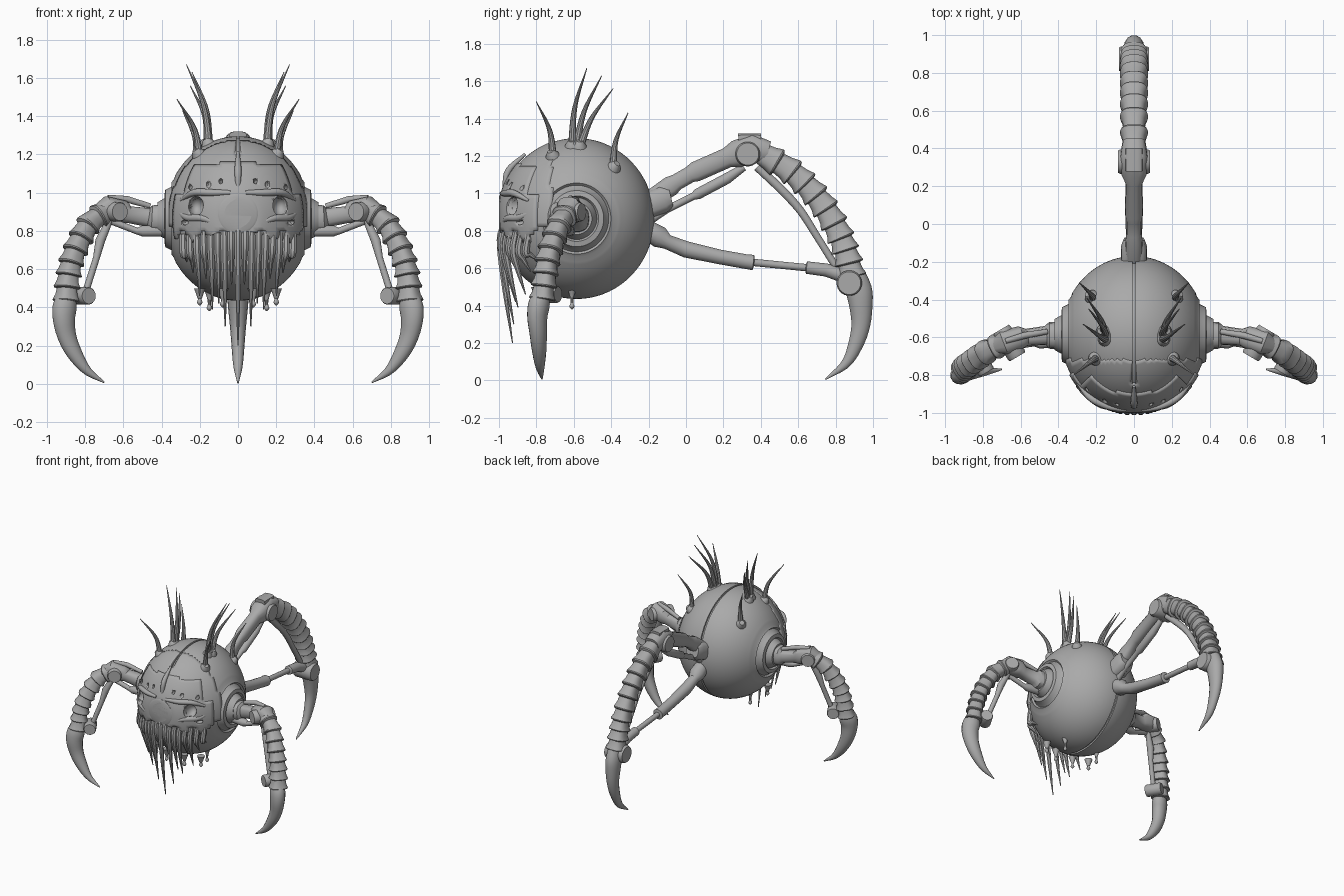
import bpy, bmesh, math
from mathutils import Vector, Matrix

cube = bpy.data.objects.get("Cube")
if cube:
    bpy.data.objects.remove(cube, do_unlink=True)

grey = bpy.data.materials.new("worn grey")
grey.use_nodes = True
grey.diffuse_color = (0.4, 0.4, 0.4, 1)
grey.node_tree.nodes["Principled BSDF"].inputs["Base Color"].default_value = (0.4, 0.4, 0.4, 1)

CENTER = Vector((0, -0.585, 0.865))
RADII = Vector((0.385, 0.415, 0.43))
X, Y, Z = Vector((1, 0, 0)), Vector((0, 1, 0)), Vector((0, 0, 1))


def finish(name, bm, mirror=False, angle=35):
    bmesh.ops.remove_doubles(bm, verts=bm.verts, dist=1e-5)
    bmesh.ops.recalc_face_normals(bm, faces=bm.faces)
    mesh = bpy.data.meshes.new(name)
    bm.to_mesh(mesh)
    bm.free()
    mesh.materials.append(grey)
    mesh.shade_smooth()
    mesh.set_sharp_from_angle(angle=math.radians(angle))
    obj = bpy.data.objects.new(name, mesh)
    bpy.context.collection.objects.link(obj)
    if mirror:
        obj.modifiers.new("Mirror", 'MIRROR').use_mirror_merge = False
    return obj


def sample(values, t):
    """Catmull-Rom interpolation of a list of vectors, t from 0 to 1."""
    v = [Vector(p) for p in values]
    v = [2 * v[0] - v[1]] + v + [2 * v[-1] - v[-2]]
    s = min(t, 0.99999) * (len(values) - 1)
    i, f = int(s), s - int(s)
    a, b, c, d = v[i:i + 4]
    return 0.5 * (2 * b + (c - a) * f + (2 * a - 5 * b + 4 * c - d) * f * f
                  + (3 * b - a - 3 * c + d) * f ** 3)


def tube(name, pts, halves, side=X, mirror=False, smooth=0, sides=14, power=1.0):
    """Sweep an oval; halves holds (in-plane, sideways) half sizes per point."""
    halves = [h if isinstance(h, tuple) else (h, h) for h in halves]
    if smooth:
        ts = [i / smooth for i in range(smooth + 1)]
        halves = [sample(halves, t) for t in ts]
        pts = [sample(pts, t) for t in ts]
    pts = [Vector(p) for p in pts]
    bm, rings = bmesh.new(), []
    for i, p in enumerate(pts):
        t = (pts[min(i + 1, len(pts) - 1)] - pts[max(i - 1, 0)]).normalized()
        n = t.cross(side).normalized()
        b = n.cross(t)
        ring = []
        for k in range(sides):
            c, s = (f(math.tau * (k + 0.5) / sides) for f in (math.cos, math.sin))
            c, s = (math.copysign(abs(q) ** power, q) for q in (c, s))
            ring.append(bm.verts.new(p + n * c * max(halves[i][0], 0.002) + b * s * max(halves[i][1], 0.002)))
        rings.append(ring)
    for a, b in zip(rings, rings[1:]):
        for k in range(sides):
            bm.faces.new((a[k], a[k - 1], b[k - 1], b[k]))
    bm.faces.new(rings[0])
    bm.faces.new(rings[-1])
    return finish(name, bm, mirror)


def ribs(name, pts, half, width, count, side, mirror=False):
    """Overlapping armour bands that flare toward the claw."""
    path, sizes = [], []
    for i in range(count):
        for t, s in ((0.03, 0.84), (0.5, 0.93), (0.9, 1.12), (0.97, 1.08)):
            path.append(sample(pts, (i + t) / count))
            sizes.append((half * s, width * s))
    tube(name, path, sizes, side, mirror, power=0.75, sides=20)


def disc(name, center, axis, radius, depth, mirror=False, side=Z):
    """Pivot with stepped, ringed caps at both ends."""
    steps = ((-1, .35), (-.85, .4), (-.8, .62), (-1, .68), (-1, .9), (-.85, 1))
    steps += tuple((-d, r) for d, r in reversed(steps))
    tube(name, [Vector(center) + axis * depth * d for d, r in steps],
         [radius * r for d, r in steps], side, mirror, sides=24)


def ellipsoids(name, items):
    bm = bmesh.new()
    for c, r in items:
        m = Matrix.Translation(c) @ Matrix.Diagonal((*r, 1))
        bmesh.ops.create_uvsphere(bm, u_segments=20, v_segments=12, radius=1, matrix=m)
    return finish(name, bm)


# Eye sockets, brow holes and mouth hollow
holes = [((0, -0.99, 0.70), (0.24, 0.09, 0.1))]
for s in (-1, 1):
    holes += [((s * .22, -.93, .93), (.042, .07, .052)), ((s * .155, -.97, 1.045), (.016, .05, .025)),
              ((s * .09, -.96, 1.06), (.010, .04, .014)), ((s * .25, -.89, 1.03), (.010, .04, .015)),
              ((s * .275, -.88, .845), (.02, .04, .014))]
cutter = ellipsoids("socket_cutter", holes)
cutter.hide_render = True
cutter.display_type = 'WIRE'
cutter.hide_set(True)


def carve(obj):
    mod = obj.modifiers.new("Sockets", 'BOOLEAN')
    mod.object, mod.solver = cutter, 'EXACT'


# Body: turned about the sideways axis, with centre groove and leg sockets
socket = [(.335, .205), (.347, .19), (.335, .178), (.35, .165), (.38, .15),
          (.385, .122), (.37, .112), (.395, .10), (.42, .085), (.42, 0)]
half_profile = [(0, .418), (.007, .418), (.008, .43)]
half_profile += [(.385 * math.sin(a), .43 * math.cos(a)) for a in (0.06 * i for i in range(1, 17))]
half_profile += [(.325, .232)] + socket
profile = [(-x, r) for x, r in reversed(half_profile)] + half_profile[1:]
bm = bmesh.new()
loops = []
for x, r in profile:
    loops.append([bm.verts.new(CENTER + Vector((x, r * math.cos(a) * RADII.y / RADII.z, r * math.sin(a))))
                  for a in (math.tau * k / 72 for k in range(72))])
for a, b in zip(loops, loops[1:]):
    for k in range(72):
        bm.faces.new((a[k], a[k - 1], b[k - 1], b[k]))
carve(finish("body", bm))


# Face plates: trimmed shells that follow the body
def shell(name, scale, keep, thick):
    bm = bmesh.new()
    bmesh.ops.create_uvsphere(bm, u_segments=96, v_segments=64, radius=1)
    for v in bm.verts:
        v.co = CENTER + Vector(a * b * scale for a, b in zip(v.co, RADII))
    gone = [f for f in bm.faces if not keep(f.calc_center_median())]
    bmesh.ops.delete(bm, geom=gone, context='FACES')
    for v in bm.verts:
        v.co.y = max(v.co.y, -0.995)
    obj = finish(name, bm)
    mod = obj.modifiers.new("Thickness", 'SOLIDIFY')
    mod.thickness, mod.offset = thick, -1
    carve(obj)


shell("forehead_plate", 1.008, lambda c: c.y < -.72 and c.z > .82 and abs(c.x) > .008, .02)
shell("face_mask", 1.03, lambda c: c.y < -.80 - .09 * abs(math.sin(c.x * 14)) * (c.z > 1)
      and .77 + .04 * math.sin(c.x * 60) < c.z < 1.17, .035)

# Central eye
eye = Vector((0, -0.965, 0.89))
disc("eye_ring", eye, Y, .105, .035)
ellipsoids("eye_lens", [(eye, (.05, .032, .05))])

# Brow ridges, cheek ridges and nose bridge
tube("brow_ridge", [(.04, -.985, 1.0), (.14, -.965, 1.0), (.23, -.92, 1.0), (.30, -.84, .96)],
     [.012, .018, .018, .008], Z, True, 14)
tube("cheek_ridge", [(.10, -.975, .83), (.18, -.955, .865), (.26, -.89, .87), (.31, -.83, .9)],
     [.012, .018, .02, .01], Z, True, 14)
tube("nose_bridge", [(0, -.97, 1.02), (0, -.95, 1.12), (0, -.86, 1.21)], [.012, .018, .008], X, smooth=10)

# Hanging teeth, with longer ones toward the middle
tips = (.20, .52, .30, .42, .39, .55, .46, .58, .64)
for i, tip in enumerate(tips):
    x = i * .036
    y = CENTER.y - RADII.y * .97 * math.sqrt(1 - (x / RADII.x) ** 2)
    top = .83 - .006 * i
    path = [(x, y + .01, top), (x * .99, y - .005, top - .1),
            (x * .95, y + .02, (top + tip) / 2 - .04), (x * .93, y + .06, tip)]
    tube("tooth_%d" % i, path, [.018, .021, .014, .003], X, i > 0, 14, 8)

# Drips below the body
for i, (x, y, z) in enumerate(((.15, -.61, .38), (.20, -.76, .41), (.08, -.8, .40))):
    tube("drip_%d" % i, [(x, y, .50), (x, y, .45), (x, y, z + .035), (x, y, z + .015), (x, y, z)],
         [.03, .012, .008, .014, .003], X, True, 16, 10)

# Head spikes with collars
spikes = [((.15, -.61, 1.24), (.27, -.53, 1.67)), ((.15, -.59, 1.24), (.24, -.45, 1.63)),
          ((.16, -.57, 1.24), (.25, -.39, 1.56)), ((.22, -.39, 1.13), (.29, -.31, 1.43)),
          ((.20, -.71, 1.19), (.32, -.80, 1.49))]
for i, (base, tip) in enumerate(spikes):
    b, t = Vector(base), Vector(tip)
    bend = b.lerp(t, .5) - Vector((.03, 0, 0)) + (b - t) * Vector((0, 0, 0)).length
    bend.y -= .025 if t.y > b.y else -.025
    tube("spike_%d" % i, [b, bend, t], [.022, .013, .002], Y, True, 16, 10)
    out = (b - CENTER).normalized()
    tube("spike_collar_%d" % i, [b - out * .02, b + out * .02, b + out * .045], [.045, .036, .018], Y, True)

# Side legs
S = Vector((.5, .85, 0)).normalized()
tube("side_arm", [(.38, -.59, .865), (.45, -.59, .865), (.47, -.59, .87), (.57, -.6, .885), (.60, -.6, .90),
                  (.69, -.63, .915), (.73, -.65, .90)],
     [.075, .07, .05, .045, .06, .066, .04], Y, True, power=.75)
tube("side_arm_piston", [(.40, -.62, .80), (.50, -.63, .80), (.53, -.63, .80), (.66, -.65, .85)],
     [.03, .03, .018, .018], Y, True)
tube("side_arm_ridge", [(.46, -.57, .93), (.58, -.59, .965), (.68, -.62, .975)], [.014, .018, .014], Y, True)
disc("side_shoulder_pivot", (.66, -.63, .90), S, .052, .085, True)
ribs("side_rib_armour", [(.67, -.62, .915), (.77, -.67, .845), (.83, -.71, .745), (.87, -.74, .64),
                         (.89, -.755, .54), (.90, -.77, .43)], .058, .06, 8, S, True)
tube("side_strut", [(.67, -.64, .86), (.72, -.67, .75), (.74, -.69, .66), (.80, -.73, .47)],
     [.018, .026, .018, .018], S, True)
disc("side_wrist_pivot", (.81, -.735, .46), S, .046, .06, True)
tube("side_claw", [(.89, -.77, .48), (.905, -.785, .41), (.91, -.795, .34), (.895, -.79, .25), (.855, -.785, .16),
                   (.79, -.78, .07), (.70, -.77, .008)],
     [(.04, .04), (.066, .055), (.062, .052), (.052, .045), (.042, .038), (.024, .024), (.004, .004)], S, True, 20)


# Rear leg
def rear(*points):
    return [(0, y, z) for y, z in points]


tube("rear_mount", rear((-.22, .93), (-.12, .97), (-.08, .98)), [(.07, .07), (.075, .07), (.05, .055)], power=.7)
tube("rear_arm", rear((-.2, .96), (-.08, 1.04), (-.05, 1.06), (.02, 1.10), (.05, 1.115), (.22, 1.19), (.27, 1.21),
                      (.36, 1.24), (.44, 1.22)),
     [(.05, .045), (.055, .045), (.045, .04), (.045, .04), (.055, .048), (.055, .045), (.075, .07), (.08, .075),
      (.06, .06)], power=.75)
tube("rear_crown", rear((.28, 1.295), (.34, 1.30), (.40, 1.295)), [(.025, .045), (.02, .045), (.025, .045)], power=.6)
tube("rear_piston", rear((-.19, .86), (-.1, .915), (.04, .985), (.06, .995), (.22, 1.08), (.31, 1.14)),
     [.025, .02, .02, .03, .03, .02])
disc("rear_elbow_pivot", (0, .33, 1.21), X, .066, .085)
ribs("rear_rib_armour", rear((.40, 1.215), (.55, 1.125), (.66, 1.025), (.75, .91), (.82, .78), (.86, .67), (.89, .55)),
     .07, .066, 10, X)
tube("rear_inner_strut", rear((.38, 1.14), (.50, 1.03), (.61, .91), (.70, .77), (.80, .61)),
     [.022, .024, .022, .02, .02], smooth=16)
tube("rear_lower_strut", rear((-.2, .80), (-.14, .765), (-.10, .74), (0, .70), (.18, .66), (.32, .635), (.36, .63),
                              (.365, .63), (.64, .603), (.645, .603), (.75, .59), (.87, .55)),
     [.055, .06, .04, .045, .04, .04, .042, .02, .02, .034, .036, .04])
disc("rear_wrist_pivot", (0, .873, .52), X, .068, .08)
tube("rear_claw", rear((.90, .57), (.925, .48), (.935, .40), (.935, .30), (.91, .20), (.855, .09), (.745, .006)),
     [(.06, .05), (.072, .056), (.064, .052), (.052, .042), (.042, .034), (.026, .024), (.004, .004)], smooth=20)
